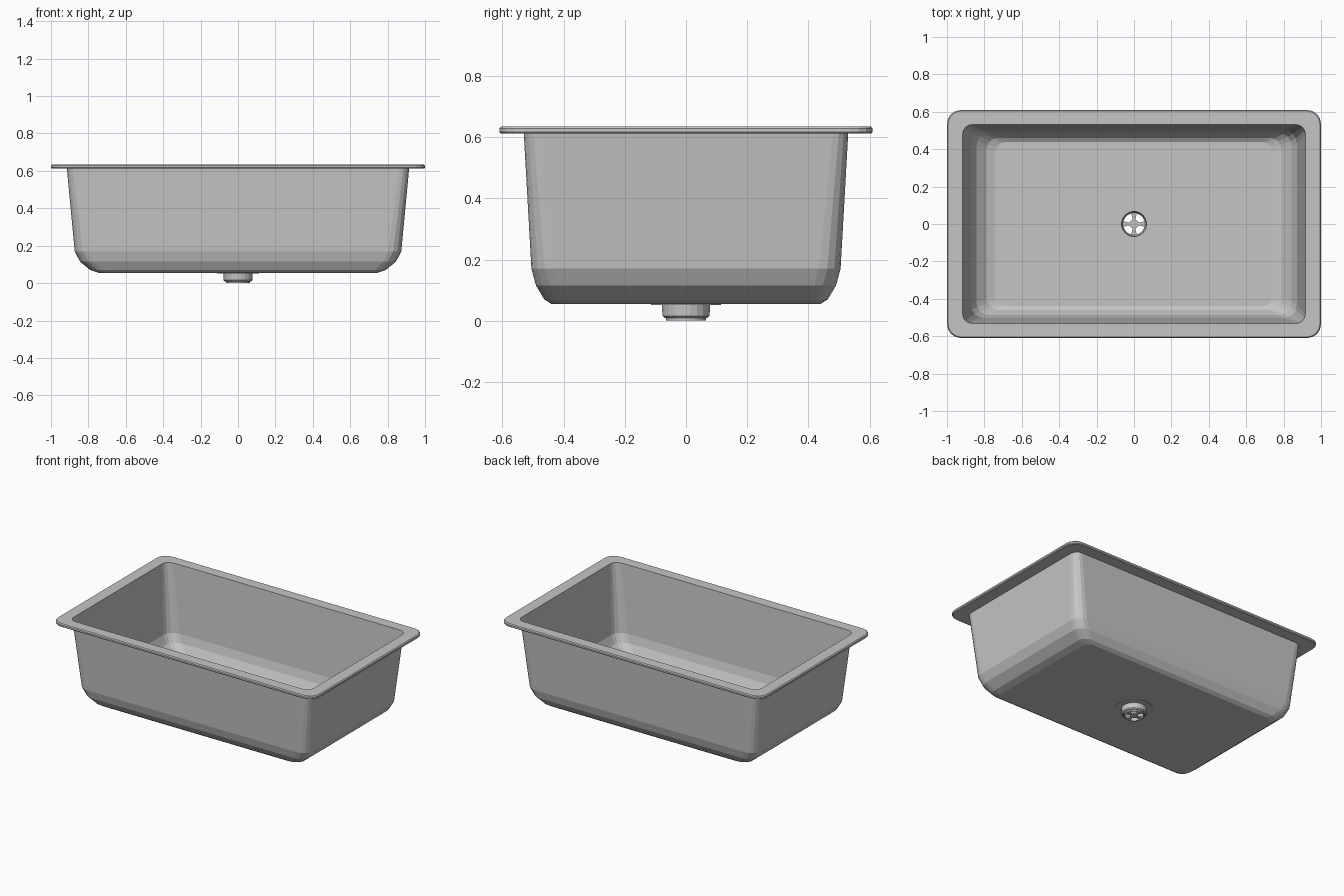
import bpy, bmesh
from math import cos, sin, radians

cube = bpy.data.objects.get("Cube")
if cube:
    bpy.data.objects.remove(cube)

steel = bpy.data.materials.new("brushed_steel")
steel.use_nodes = True
colour = (0.56, 0.56, 0.56, 1)
steel.diffuse_color = colour
steel.node_tree.nodes["Principled BSDF"].inputs["Base Color"].default_value = colour

SEG = 4                   # facets per rounded corner
N = 4 * (SEG + 1)         # points per ring
SHEET = 0.005             # sheet metal thickness
HOLE = 0.079              # drain hole radius


def make_object(name, bm):
    bmesh.ops.recalc_face_normals(bm, faces=bm.faces)
    mesh = bpy.data.meshes.new(name)
    bm.to_mesh(mesh)
    bm.free()
    mesh.materials.append(steel)
    obj = bpy.data.objects.new(name, mesh)
    bpy.context.collection.objects.link(obj)
    return obj


def rounded_ring(hx, hy, r, z):
    """Rectangle outline with rounded corners."""
    points = []
    for q, (sx, sy) in enumerate([(1, 1), (-1, 1), (-1, -1), (1, -1)]):
        for i in range(SEG + 1):
            a = radians(90 * (q + i / SEG))
            points.append((sx * (hx - r) + r * cos(a), sy * (hy - r) + r * sin(a), z))
    return points


def circle_ring(r, z):
    """Circle whose points line up with those of a rounded rectangle."""
    angles = [radians(45 + (i - SEG / 2) * 360 / N) for i in range(N)]
    return [(r * cos(a), r * sin(a), z) for a in angles]


def loft(name, rings):
    """Skin a closed loop of rings."""
    bm = bmesh.new()
    rows = [[bm.verts.new(p) for p in ring] for ring in rings]
    for j, row in enumerate(rows):
        above = rows[(j + 1) % len(rows)]
        for i in range(N):
            k = (i + 1) % N
            bm.faces.new((row[i], row[k], above[k], above[i]))
    return make_object(name, bm)


# Basin: half width, half depth, corner radius, height, from floor to top
wall = [
    (0.745, 0.44, 0.05, 0.055),
    (0.79, 0.463, 0.06, 0.07),
    (0.845, 0.49, 0.07, 0.115),
    (0.873, 0.505, 0.07, 0.17),
    (0.915, 0.53, 0.05, 0.612),
]
outer = [rounded_ring(*w) for w in wall]
inner = [rounded_ring(x - SHEET / 2, y - SHEET / 2, r, z + SHEET)
         for x, y, r, z in wall[:-1]]
rim = [
    rounded_ring(0.995, 0.605, 0.07, 0.612),
    rounded_ring(1.0, 0.61, 0.075, 0.617),
    rounded_ring(1.0, 0.61, 0.075, 0.628),
    rounded_ring(0.994, 0.604, 0.07, 0.634),
    rounded_ring(0.916, 0.531, 0.05, 0.634),
]
floor_hole = [circle_ring(HOLE, 0.055 + SHEET), circle_ring(HOLE, 0.055)]
loft("sink_basin", outer + rim + inner[::-1] + floor_hole)

# Drain cup hanging below the floor
loft("drain_cup", [circle_ring(r, z) for r, z in [
    (0.08, 0.06), (0.078, 0.016), (0.071, 0.009), (0.06, 0.009),
    (0.064, 0.016), (0.067, 0.06)]])

# Thin washer around the drain, under the floor
loft("drain_washer", [circle_ring(r, z) for r, z in [
    (0.078, 0.056), (0.115, 0.056), (0.115, 0.052), (0.078, 0.052)]])

# Strainer: outer ring, four spokes and a hub, leaving four open slots
bm = bmesh.new()
SIDES = 48
radii = [0.024, 0.058, 0.065]
rows = [[bm.verts.new((r * cos(radians(a * 360 / SIDES)),
                       r * sin(radians(a * 360 / SIDES)), 0.01))
         for a in range(SIDES)] for r in radii]
bm.faces.new(rows[0])
for i in range(SIDES):
    k = (i + 1) % SIDES
    spoke = i % 12 in (0, 1, 10, 11)
    for j in range(2):
        if j == 1 or spoke:
            bm.faces.new((rows[j][i], rows[j + 1][i], rows[j + 1][k], rows[j][k]))
strainer = make_object("drain_strainer", bm)
solid = strainer.modifiers.new("thickness", 'SOLIDIFY')
solid.thickness = 0.01
solid.offset = -1
